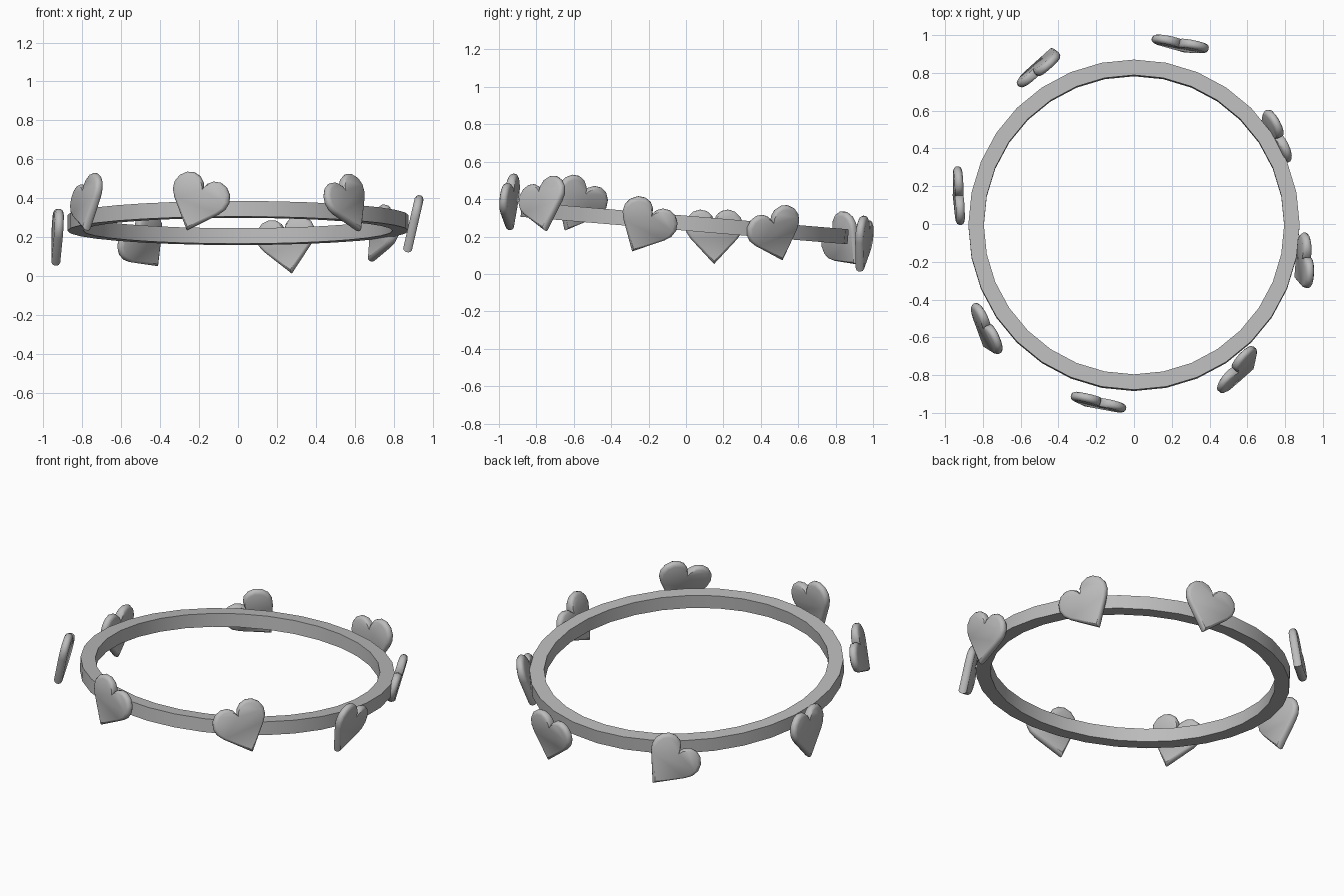
import bpy, bmesh
from math import radians, sin, cos, pi
from mathutils import Matrix, Vector

cube = bpy.data.objects.get("Cube")
if cube:
    bpy.data.objects.remove(cube, do_unlink=True)

grey = bpy.data.materials.new("plain_grey")
grey.use_nodes = True
colour = (0.5, 0.5, 0.5, 1)
grey.diffuse_color = colour
grey.node_tree.nodes["Principled BSDF"].inputs["Base Color"].default_value = colour


def lofted(name, loops, matrix, closed):
    """Skin a series of loops; join last to first, or cap both ends."""
    bm = bmesh.new()
    rows = [[bm.verts.new(p) for p in loop] for loop in loops]
    n = len(rows[0])
    pairs = list(zip(rows, rows[1:]))
    if closed:
        pairs.append((rows[-1], rows[0]))
    else:
        bm.faces.new(rows[0])
        bm.faces.new(rows[-1][::-1])
    for a, b in pairs:
        for i in range(n):
            j = (i + 1) % n
            bm.faces.new((a[i], a[j], b[j], b[i]))
    bmesh.ops.recalc_face_normals(bm, faces=bm.faces)
    mesh = bpy.data.meshes.new(name)
    bm.to_mesh(mesh)
    bm.free()
    mesh.materials.append(grey)
    obj = bpy.data.objects.new(name, mesh)
    bpy.context.collection.objects.link(obj)
    obj.matrix_world = matrix
    bpy.ops.object.select_all(action='DESELECT')
    obj.select_set(True)
    bpy.context.view_layer.objects.active = obj
    bpy.ops.object.shade_smooth_by_angle(angle=radians(35))
    return obj


# Band: square section swept round a slightly tilted circle
SIDES, OUTER, INNER, HALF = 32, 0.877, 0.795, 0.04
section = [(OUTER, -HALF), (OUTER, HALF), (INNER, HALF), (INNER, -HALF)]
band = [[(r * cos(a), r * sin(a), z) for r, z in section]
        for a in (2 * pi * i / SIDES for i in range(SIDES))]
lofted("band", band, Matrix.Translation((0, -0.007, 0.272))
       @ Matrix.Rotation(radians(-4.8), 4, 'X'), True)

# Heart outline: right half from notch to tip, then mirrored
half = [(0, 0.087), (0.012, 0.115), (0.038, 0.138), (0.075, 0.146), (0.112, 0.135),
        (0.142, 0.105), (0.155, 0.065), (0.148, 0.025), (0.125, -0.01), (0, -0.145)]
outline = half + [(-x, z) for x, z in half[-2:0:-1]]

# Rounded edge: depth and outline scale
edge = [(-0.023, 0.88), (-0.017, 0.96), (-0.007, 1), (0.007, 1), (0.017, 0.96), (0.023, 0.88)]
heart = [[(x * s, y, z * s) for x, z in outline] for y, s in edge]

# Hearts: centre, yaw, lean (top outward), roll (clockwise from outside)
charms = [
    ((-0.209, -0.943, 0.370), -13, -5, 21),
    ((-0.779, -0.580, 0.363), -65, -12, -25),
    ((-0.930, 0.150, 0.198), -87, -3, 0),
    ((-0.481, 0.848, 0.160), -139, -8, 41),
    ((0.254, 0.947, 0.155), 169, 6, 10),
    ((0.737, 0.478, 0.205), 116, 15, -22),
    ((0.897, -0.220, 0.247), 90, 13, 28),
    ((0.567, -0.765, 0.364), 49, -14, -19),
]
for i, (centre, yaw, lean, roll) in enumerate(charms, 1):
    turn = (Matrix.Rotation(radians(yaw), 4, 'Z') @ Matrix.Rotation(radians(lean), 4, 'X')
            @ Matrix.Rotation(radians(roll), 4, 'Y'))
    lofted(f"heart_{i}", heart, Matrix.Translation(centre) @ turn, False)
